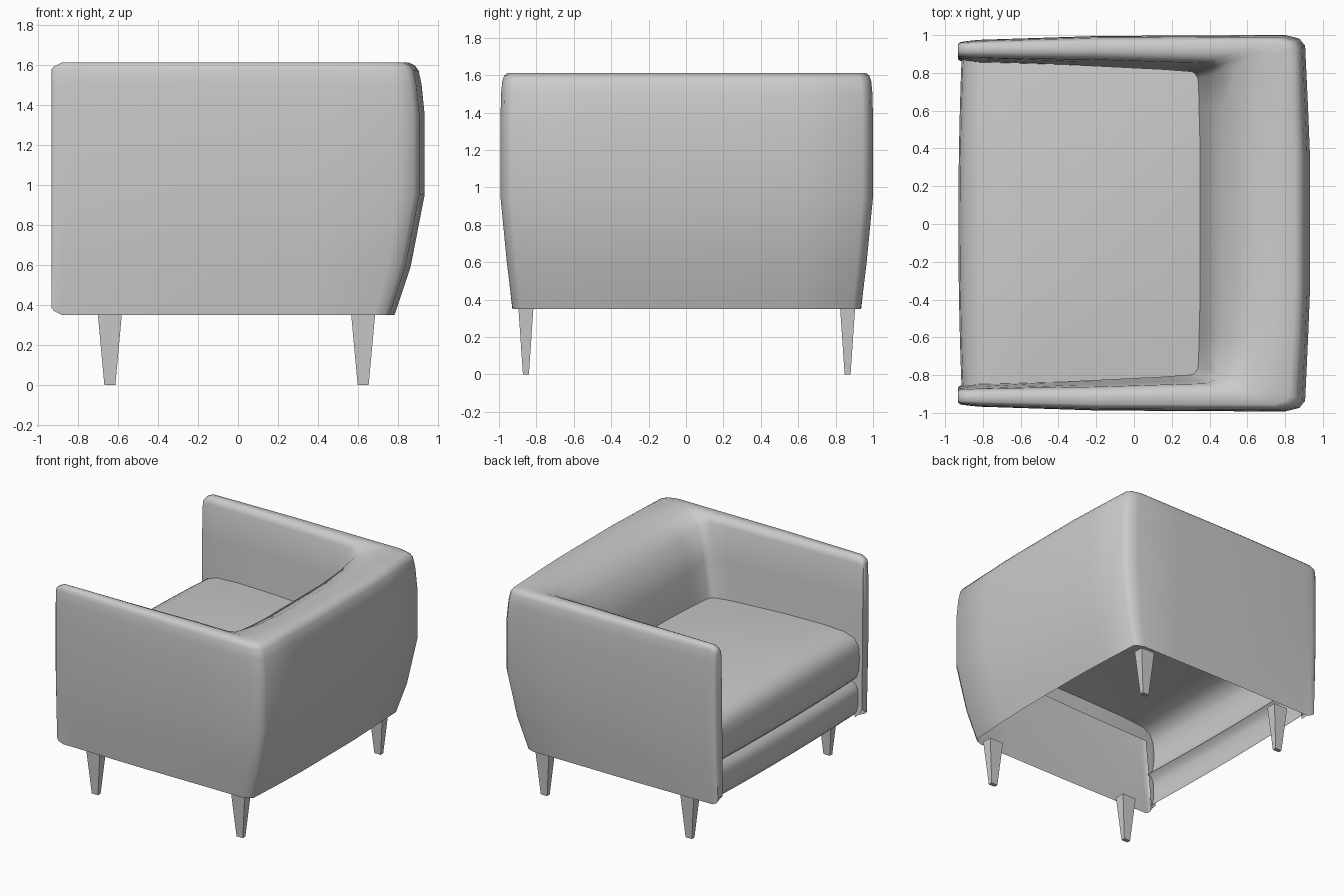
import bpy, bmesh
from mathutils import Vector

if "Cube" in bpy.data.objects:
    bpy.data.objects.remove(bpy.data.objects["Cube"])


def finish(name, bm, angle=1.0):
    bmesh.ops.recalc_face_normals(bm, faces=bm.faces)
    mesh = bpy.data.meshes.new(name)
    bm.to_mesh(mesh)
    bm.free()
    ob = bpy.data.objects.new(name, mesh)
    bpy.context.collection.objects.link(ob)
    mod = ob.modifiers.new("Mirror", 'MIRROR')
    mod.use_axis = (False, True, False)
    ob.location.y = .004
    bpy.ops.object.select_all(action='DESELECT')
    bpy.context.view_layer.objects.active = ob
    ob.select_set(True)
    if angle:
        bpy.ops.object.shade_smooth_by_angle(angle=angle)
    return ob


def loft(rows, cap_first=False):
    bm = bmesh.new()
    vs = [[bm.verts.new(p) for p in row] for row in rows]
    for a, b in zip(vs, vs[1:]):
        for i in range(len(a) - 1):
            bm.faces.new((a[i], a[i + 1], b[i + 1], b[i]))
    if cap_first:
        bm.faces.new(vs[0])
    return bm


# Wraparound arms and back: one open-bottomed shell, half lofted then mirrored
# outer levels: z, inward shift of the back, inward shift of the arm
OUTER = [(.35, .15, .065), (.59, .07, .035), (.95, 0, 0), (1.35, 0, 0),
         (1.5, .015, .003), (1.57, .03, .01), (1.597, .05, .02), (1.61, .08, .036)]
# inner levels: fraction of the way from outer to inner wall, z
ARM_IN = [(.5, 1.61), (.68, 1.598), (.78, 1.56), (.86, 1.3), (1, .9)]
BACK_IN = [(.3, 1.603), (.5, 1.57), (.77, 1.48), (.9, 1.25), (1, .9)]
# stations: outer x, y, weights of the shifts, inner x, y, arm-to-back blend, inner bottom z
STATIONS = [
    (-.932, -.948, 0, .3, -.932, -.868, 0, .39),
    (-.92, -.959, 0, .4, -.92, -.859, 0, .375),
    (-.88, -.965, 0, .6, -.88, -.854, 0, .355),
    (-.82, -.971, 0, .7, -.82, -.848, 0, .9),
    (-.2, -.991, 0, .9, -.2, -.83, 0, .9),
    (.4, -.995, .2, 1, .18, -.812, 0, .9),
    (.8, -.996, .8, 1, .26, -.807, .05, .9),
    (.875, -.978, .95, 1, .30, -.79, .25, .9),
    (.906, -.94, 1, .8, .32, -.76, .45, .9),
    (.922, -.6, 1, .5, .325, -.6, .85, .9),
    (.932, -.35, 1, .3, .33, -.35, 1, .9),
    (.932, 0, 1, 0, .33, 0, 1, .9)]
rows = []
for k, (ox, oy, kx, ky, ix, iy, t, zb) in enumerate(STATIONS):
    row = [Vector((ox - kx * dx, oy + ky * dy, z)) for z, dx, dy in OUTER]
    for (fa, za), (fb, z2) in zip(ARM_IN, BACK_IN):
        f, z = fa + (fb - fa) * t, za + (z2 - za) * t
        row.append(Vector((ox + (ix - ox) * f, oy + (iy - oy) * f, z)))
    row[-1].z = zb
    if k < 2:  # round off the arm fronts at top and bottom
        drop = (.035, .02)[k]
        for p in row:
            p.z = .98 + (p.z - .98) * (1 - drop / .63)
    rows.append(row)
finish("arms_and_back", loft(rows, cap_first=True))

# Seat cushion and front rail: one sheet, crowned across the width
# profile: x, z, amount of crown, half width
SEAT = [(.35, 1.0, .5, .80), (.15, 1.012, .8, .815), (-.25, 1.022, 1, .835),
        (-.6, 1.022, .8, .85), (-.79, 1.01, .5, .855), (-.87, .98, .3, .86),
        (-.905, .92, .1, .865), (-.913, .83, 0, .87), (-.908, .73, 0, .87),
        (-.89, .675, 0, .87), (-.855, .64, 0, .87), (-.885, .615, 0, .87),
        (-.905, .57, 0, .87), (-.905, .46, 0, .87), (-.89, .4, 0, .87),
        (-.87, .375, 0, .87)]
rows = []
for x, z, crown, w in SEAT:
    row = []
    for i in range(9):
        u = i / 8
        bulge = 1 - u * u
        row.append((x - (.017 * bulge if x < -.7 else 0), u * w, z + .045 * crown * bulge))
    rows.append(row)
finish("seat_and_front_rail", loft(rows))

# Four tapered legs
for side, x in (("front", -.64), ("rear", .625)):
    bm = bmesh.new()
    bmesh.ops.create_cube(bm, size=1)
    for v in bm.verts:
        top = v.co.z > 0
        v.co = (x + v.co.x * (.12 if top else .055),
                -.86 + v.co.y * (.08 if top else .032), .355 if top else 0)
    finish(side + "_legs", bm, angle=0)
